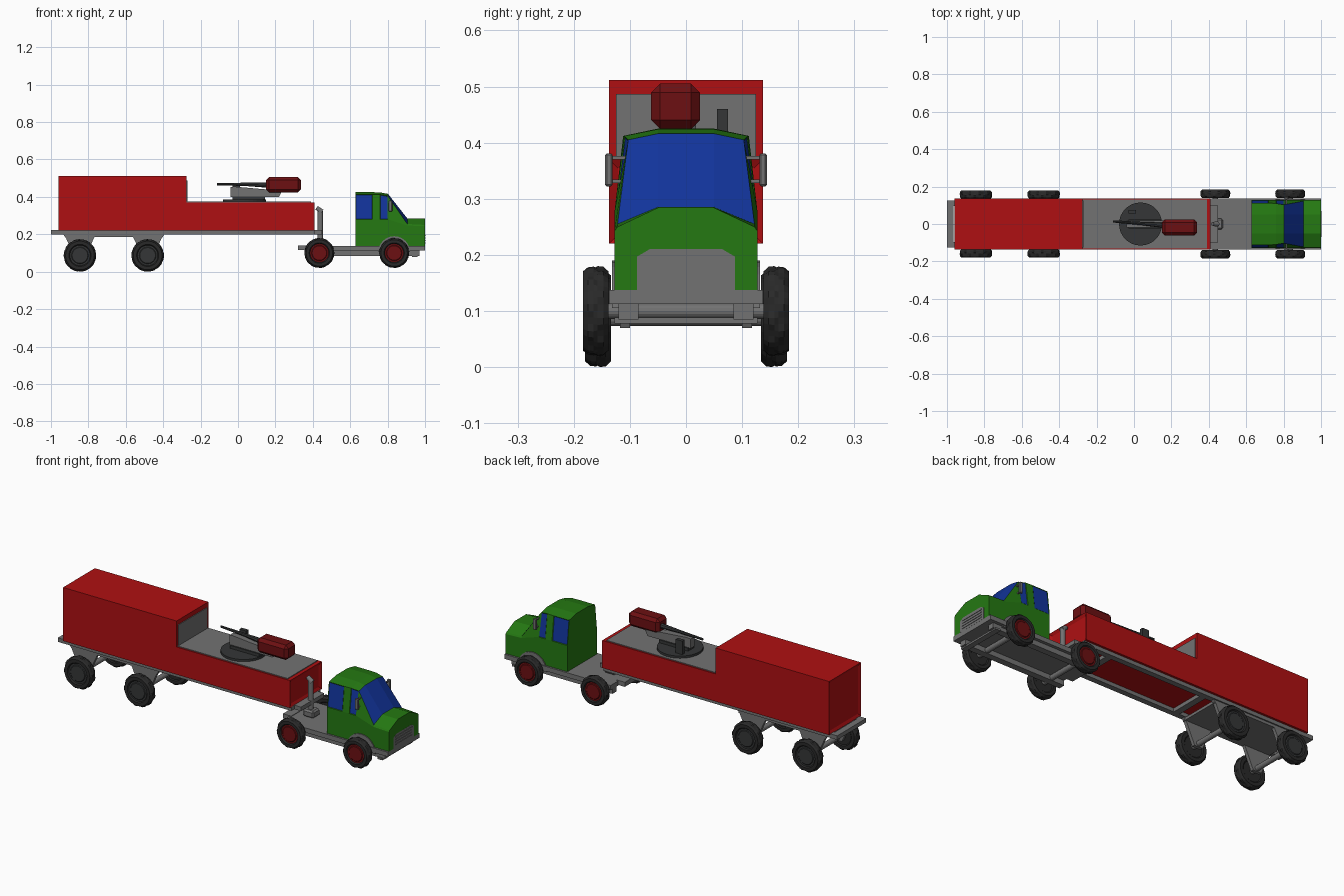
import bpy, bmesh, math
from mathutils import Matrix, Vector

if "Cube" in bpy.data.objects:
    bpy.data.objects.remove(bpy.data.objects["Cube"])


def mat(name, r, g, b):
    m = bpy.data.materials.new(name)
    m.diffuse_color = (r, g, b, 1)
    m.use_nodes = True
    m.node_tree.nodes["Principled BSDF"].inputs["Base Color"].default_value = m.diffuse_color
    return m


RED = mat("trailer red", 0.43, 0.005, 0.006)
MAROON = mat("dark red", 0.15, 0.005, 0.006)
GRAY = mat("gray", 0.17, 0.17, 0.17)
GREEN = mat("cab green", 0.018, 0.19, 0.006)
BLUE = mat("window blue", 0.006, 0.034, 0.33)
BLACK = mat("rubber black", 0.022, 0.022, 0.022)
DARK = mat("dark gray", 0.035, 0.037, 0.038)


def finish(name, bm, *mats):
    bmesh.ops.recalc_face_normals(bm, faces=bm.faces)
    me = bpy.data.meshes.new(name)
    bm.to_mesh(me)
    bm.free()
    for m in mats:
        me.materials.append(m)
    ob = bpy.data.objects.new(name, me)
    bpy.context.collection.objects.link(ob)
    return ob


def box(name, x, y, z, m, bevel=0):
    bm = bmesh.new()
    bmesh.ops.create_cube(bm, size=1)
    for v in bm.verts:
        v.co = [(a[0] + a[1]) / 2 + c * (a[1] - a[0]) for a, c in zip((x, y, z), v.co)]
    if bevel:
        bmesh.ops.bevel(bm, geom=bm.edges[:], offset=bevel, segments=1, affect='EDGES')
    return finish(name, bm, m)


def rod(name, a, b, r1, r2, m, n=16):
    a, b = Vector(a), Vector(b)
    bm = bmesh.new()
    rot = (b - a).to_track_quat('Z', 'Y').to_matrix().to_4x4()
    bmesh.ops.create_cone(bm, cap_ends=True, segments=n, radius1=r1, radius2=r2,
                          depth=(b - a).length, matrix=Matrix.Translation((a + b) / 2) @ rot)
    return finish(name, bm, m)


def prism(bm, pts, y0, y1):
    """Extrude an (x, z) outline from y0 to y1."""
    f = bm.faces.new([bm.verts.new((x, y0, z)) for x, z in pts])
    ext = bmesh.ops.extrude_face_region(bm, geom=[f])
    for v in ext["geom"]:
        if isinstance(v, bmesh.types.BMVert):
            v.co.y = y1


def plate(name, pts, y0, y1, m):
    bm = bmesh.new()
    prism(bm, pts, y0, y1)
    return finish(name, bm, m)


def wheel(name, x, z, R, side, y_in, y_out, hub):
    """Lathed tyre with staggered tread lugs and a recessed hub."""
    n, w = 40, y_out - y_in
    prof = [(0.3, 0.10), (0.62, 0.10), (0.68, 0), (0.88, 0), (0.985, 0.2), (1, 0.42), (1, 0.58),
            (0.985, 0.8), (0.88, 1), (0.68, 1), (0.62, 0.86), (0.52, 0.86), (0.48, 0.92), (0.25, 0.92)]
    bm = bmesh.new()
    rings = []
    for k, (r, t) in enumerate(prof):
        ring = []
        for i in range(n):
            lug = 0.955 if (k in (4, 5) and i % 4 < 2) or (k in (6, 7) and i % 4 > 1) else 1
            a = 2 * math.pi * i / n
            ring.append(bm.verts.new((x + R * r * lug * math.cos(a), side * (y_in + w * t),
                                      z + R * r * lug * math.sin(a))))
        rings.append(ring)
    for k in range(len(rings) - 1):
        for i in range(n):
            f = bm.faces.new((rings[k][i], rings[k][(i + 1) % n],
                              rings[k + 1][(i + 1) % n], rings[k + 1][i]))
            f.material_index = int(k >= 10)
    bm.faces.new(rings[0])
    bm.faces.new(rings[-1]).material_index = 1
    return finish(name, bm, BLACK, hub)


# Trailer body: stepped shell with inset panels
bm = bmesh.new()
prism(bm, [(-0.96, 0.22), (0.41, 0.22), (0.41, 0.37), (-0.275, 0.37), (-0.275, 0.512), (-0.96, 0.512)],
      -0.137, 0.137)
bmesh.ops.recalc_face_normals(bm, faces=bm.faces)
sides = [f for f in bm.faces if abs(f.normal.z) < 0.5 and abs(f.calc_center_median().x + 0.275) > 0.01]
bmesh.ops.inset_individual(bm, faces=sides, thickness=0.022, depth=-0.008)
finish("trailer_body", bm, RED)
box("trailer_deck", (-0.275, 0.39), (-0.13, 0.13), (0.36, 0.374), GRAY)
box("trailer_step_panel", (-0.28, -0.271), (-0.125, 0.125), (0.37, 0.487), GRAY)

# Trailer chassis
for s in (-1, 1):
    box("trailer_rail", (-1, 0.41), sorted((s * 0.095, s * 0.125)), (0.2, 0.222), GRAY)
for x in (-1, -0.68, -0.36, 0.22):
    box("trailer_crossmember", (x, x + 0.035), (-0.12, 0.12), (0.2, 0.222), GRAY)
box("coupling_plate", (0.34, 0.45), (-0.1, 0.1), (0.2, 0.222), GRAY)

# Trailer axles
for x in (-0.845, -0.483):
    rod("trailer_axle", (x, -0.15, 0.087), (x, 0.15, 0.087), 0.014, 0.014, GRAY)
    for s in (-1, 1):
        plate("suspension_bracket", [(x - 0.09, 0.2), (x + 0.09, 0.2), (x + 0.075, 0.18),
              (x + 0.025, 0.07), (x - 0.025, 0.07), (x - 0.075, 0.18)], s * 0.1, s * 0.118, GRAY)
        wheel("trailer_wheel", x, 0.087, 0.087, s, 0.134, 0.18, DARK)
box("suspension_beam", (-0.92, -0.4), (-0.118, 0.118), (0.185, 0.2), GRAY)

# Turret on the deck
rod("turret_ring", (0.035, 0, 0.37), (0.035, 0, 0.386), 0.115, 0.115, DARK, 32)
box("turret_foot", (-0.03, 0.145), (-0.025, 0.025), (0.385, 0.402), DARK)
plate("turret_arm", [(-0.04, 0.4), (0.22, 0.4), (0.235, 0.43), (0.15, 0.44), (-0.02, 0.455),
                     (-0.04, 0.452)], -0.018, 0.018, GRAY)
box("turret_side_block", (-0.03, 0.01), (0.055, 0.075), (0.385, 0.46), DARK)
rod("turret_barrel", (-0.112, 0.014, 0.468), (0.05, 0.002, 0.467), 0.006, 0.009, DARK, 8)
rod("turret_barrel_base", (0.04, 0.003, 0.467), (0.17, -0.008, 0.463), 0.009, 0.015, DARK, 8)
box("turret_head", (0.15, 0.337), (-0.062, 0.025), (0.424, 0.505), MAROON, 0.016)

# Truck chassis
box("truck_platform", (0.36, 1), (-0.137, 0.137), (0.112, 0.137), GRAY)
box("truck_tail", (0.32, 0.37), (-0.07, 0.07), (0.115, 0.14), GRAY)
for s in (-1, 1):
    box("truck_rail", (0.36, 0.97), sorted((s * 0.085, s * 0.12)), (0.085, 0.113), GRAY)
box("front_underbar", (0.93, 0.96), (-0.127, 0.127), (0.078, 0.088), GRAY)
for x in (0.435, 0.835):
    rod("truck_axle", (x, -0.155, 0.1), (x, 0.155, 0.1), 0.014, 0.014, GRAY)
    for s in (-1, 1):
        wheel("truck_wheel", x, 0.1, 0.08, s, 0.138, 0.184, MAROON)
arch = [(0.835 + 0.085 * math.cos(a), 0.105 + 0.085 * math.sin(a))
        for a in (math.pi * i / 12 for i in range(13))]
for s in (-1, 1):
    plate("front_wheel_arch", arch, s * 0.12, s * 0.132, GRAY)

# Coupling post behind the cab
box("post_base", (0.41, 0.475), (-0.03, 0.03), (0.135, 0.175), GRAY, 0.008)
rod("post", (0.44, 0, 0.15), (0.44, 0, 0.325), 0.014, 0.014, GRAY)
rod("post_bend", (0.448, 0, 0.32), (0.42, 0, 0.342), 0.014, 0.011, GRAY)

# Cab: lofted sections of (x, belt z, upper y, upper z, top z)
stations = [(0.627, 0.28, 0.112, 0.412, 0.425), (0.72, 0.28, 0.112, 0.412, 0.425),
            (0.76, 0.28, 0.11, 0.412, 0.424), (0.802, 0.28, 0.103, 0.405, 0.416),
            (0.905, 0.247, 0.122, 0.255, 0.285), (1.0, 0.243, 0.122, 0.25, 0.284)]
bm = bmesh.new()
rings = []
for x, bz, uy, uz, tz in stations:
    half = [(0.127, 0.135), (0.127, bz), (uy, uz), (0.05, tz)]
    ring = half + [(-y, z) for y, z in reversed(half)]
    rings.append([bm.verts.new((x, y, z)) for y, z in ring])
windows, screen = [], []
for k in range(len(rings) - 1):
    for i in range(8):
        j = (i + 1) % 8
        f = bm.faces.new((rings[k][i], rings[k][j], rings[k + 1][j], rings[k + 1][i]))
        if i in (1, 5) and k in (0, 2):
            windows.append(f)
        elif i in (2, 3, 4) and k == 3:
            screen.append(f)
bm.faces.new(rings[0])
bm.faces.new(rings[-1])
bmesh.ops.recalc_face_normals(bm, faces=bm.faces)
bmesh.ops.inset_individual(bm, faces=windows, thickness=0.004, depth=-0.002)
for f in windows + screen:
    f.material_index = 1
finish("cab", bm, GREEN, BLUE)

# Grille with slats
bm = bmesh.new()
f = bm.faces.new([bm.verts.new((0.99, y, z)) for y, z in
                  [(-0.087, 0.137), (0.087, 0.137), (0.087, 0.197), (0.065, 0.21),
                   (-0.065, 0.21), (-0.087, 0.197)]])
for v in bmesh.ops.extrude_face_region(bm, geom=[f])["geom"]:
    if isinstance(v, bmesh.types.BMVert):
        v.co.x = 1.0005
finish("grille", bm, GRAY)
for i in range(4):
    box("grille_slat", (0.995, 1.003), (-0.07, 0.07), (0.15 + i * 0.014, 0.156 + i * 0.014), GRAY)

# Mirrors
for s in (-1, 1):
    box("mirror", (0.805, 0.825), sorted((s * 0.131, s * 0.144)), (0.322, 0.381), GRAY, 0.003)
    for z in (0.328, 0.37):
        box("mirror_arm", (0.81, 0.818), sorted((s * 0.1, s * 0.135)), (z, z + 0.006), GRAY)
